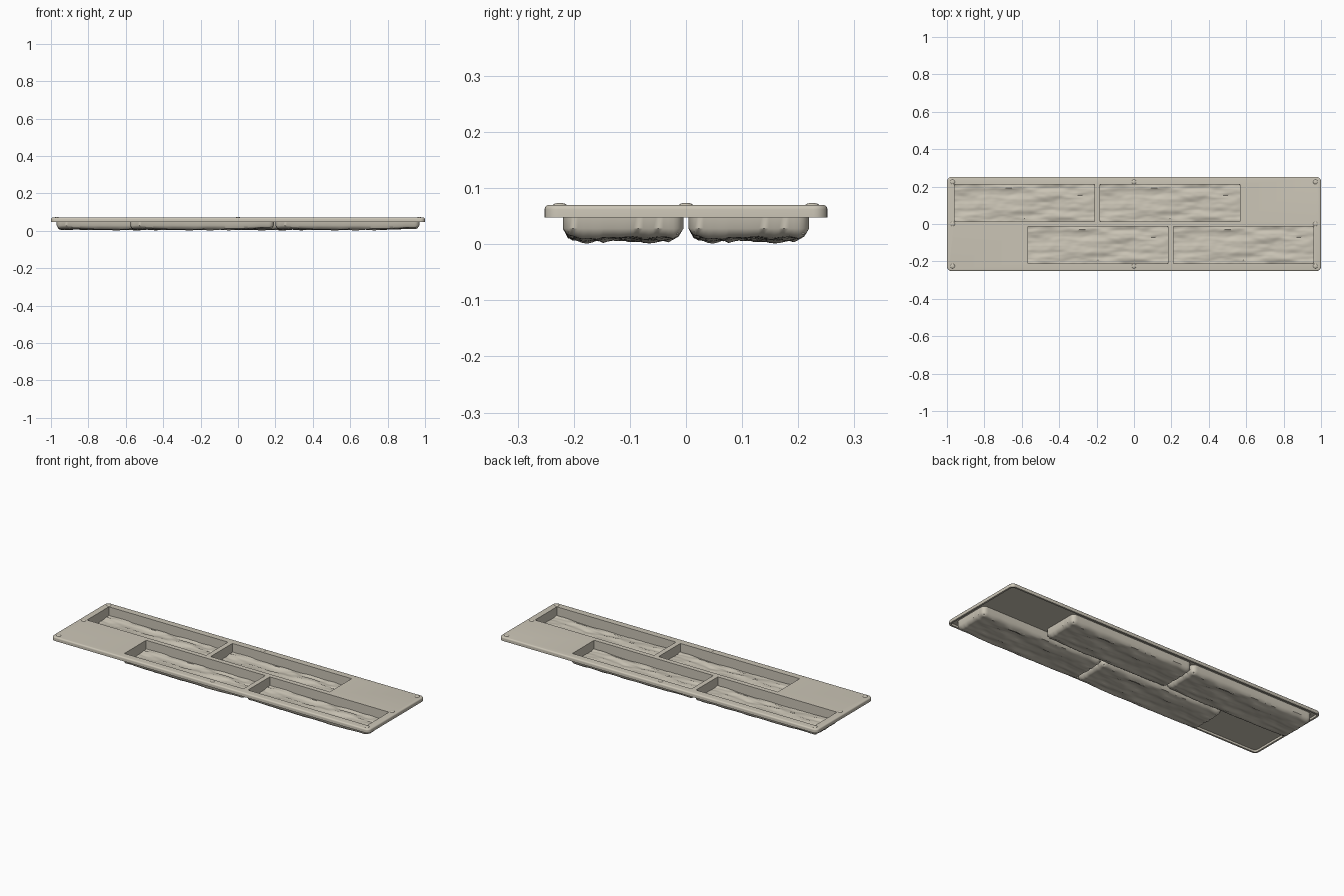
import bpy, bmesh, math
from mathutils import Vector, noise

if "Cube" in bpy.data.objects:
    bpy.data.objects.remove(bpy.data.objects["Cube"])

TOP, RIM_LOW, UNDER = 0.070, 0.048, 0.060
WALL = 0.0095
HALF_L, HALF_W = 0.375, 0.098          # half size of a tray opening
TRAYS = [(-0.585, 0.112), (0.193, 0.112), (-0.193, -0.112), (0.585, -0.112)]
NX, NY = 76, 24

stone = bpy.data.materials.new("warm beige plastic")
stone.diffuse_color = (0.60, 0.56, 0.47, 1)
stone.use_nodes = True
stone.node_tree.nodes["Principled BSDF"].inputs["Base Color"].default_value = stone.diffuse_color


def make_object(name, bm):
    bmesh.ops.recalc_face_normals(bm, faces=bm.faces)
    mesh = bpy.data.meshes.new(name)
    bm.to_mesh(mesh)
    bm.free()
    mesh.materials.append(stone)
    ob = bpy.data.objects.new(name, mesh)
    bpy.context.collection.objects.link(ob)
    return ob


def smooth(ob, degrees=35):
    bpy.ops.object.select_all(action='DESELECT')
    ob.select_set(True)
    bpy.context.view_layer.objects.active = ob
    bpy.ops.object.shade_smooth_by_angle(angle=math.radians(degrees))


def rounded_slab(hx, hy, r, z0, z1, top_round=0.0):
    """Rounded rectangle stacked in rings, with an optional rounded top edge."""
    bm = bmesh.new()
    levels = [(0, z0)]
    if top_round:
        for i in range(6):
            a = math.pi / 2 * i / 5
            levels.append((top_round * (1 - math.cos(a)),
                           z1 - top_round + top_round * math.sin(a)))
    else:
        levels.append((0, z1))
    rings = []
    for inset, z in levels:
        ring = []
        for k, (sx, sy) in enumerate([(1, 1), (-1, 1), (-1, -1), (1, -1)]):
            for i in range(7):
                a = math.pi / 2 * (k + i / 6)
                ring.append(bm.verts.new((sx * (hx - r) + (r - inset) * math.cos(a),
                                          sy * (hy - r) + (r - inset) * math.sin(a), z)))
        rings.append(ring)
    n = len(rings[0])
    for lo, hi in zip(rings, rings[1:]):
        for i in range(n):
            bm.faces.new((lo[i], lo[(i + 1) % n], hi[(i + 1) % n], hi[i]))
    bm.faces.new(rings[0])
    bm.faces.new(rings[-1])
    return bm


def cut(ob, cutter):
    cutter.hide_render = True
    mod = ob.modifiers.new("cut", 'BOOLEAN')
    mod.operation = 'DIFFERENCE'
    mod.solver = 'EXACT'
    mod.object = cutter
    bpy.context.view_layer.objects.active = ob
    bpy.ops.object.modifier_apply(modifier=mod.name)
    bpy.data.objects.remove(cutter)


# Top plate: hollow underneath, with four openings
plate = make_object("top_plate", rounded_slab(1.0, 0.252, 0.025, RIM_LOW, TOP, 0.008))
cut(plate, make_object("underside_cutter",
                       rounded_slab(0.99, 0.242, 0.016, 0.02, UNDER)))
for cx, cy in TRAYS:
    bm = bmesh.new()
    bmesh.ops.create_cube(bm, size=1)
    for v in bm.verts:
        v.co = (cx + v.co.x * 2 * HALF_L, cy + v.co.y * 2 * HALF_W, 0.07 + v.co.z * 0.1)
    cut(plate, make_object("opening_cutter", bm))
smooth(plate)


# Rippled stone relief, stretched along the length
def relief(x, y):
    n = noise.noise(Vector((x * 5, y * 24, 3.7)))
    n += 0.5 * noise.noise(Vector((x * 11, y * 55, 8.1)))
    n += 0.25 * noise.noise(Vector((x * 24, y * 100, 1.3)))
    return 0.0095 + max(-0.0095, min(0.0095, 0.0095 * n))


def grid_surface(bm, hx, hy, corner, outside):
    """Floor grid plus straight wall; returns the loop of vertices at the rim."""
    verts = []
    for j in range(NY + 1):
        for i in range(NX + 1):
            x, y = hx * (2 * i / NX - 1), hy * (2 * j / NY - 1)
            edge = min(hx - abs(x), hy - abs(y))
            z = relief(x, y)
            if outside:
                t = max(0.0, 1 - edge / 0.03)
                z += (0.028 - z) * (1 - math.sqrt(max(0.0, 1 - t * t)))
                a, b = abs(x) - hx + corner, abs(y) - hy + corner
                if a > 0 and b > 0:
                    s = max(a, b) / math.hypot(a, b)
                    x = math.copysign(hx - corner + a * s, x)
                    y = math.copysign(hy - corner + b * s, y)
            else:
                z += 0.009
            verts.append(bm.verts.new((x, y, z)))

    def at(i, j):
        return verts[j * (NX + 1) + i]

    for j in range(NY):
        for i in range(NX):
            bm.faces.new((at(i, j), at(i + 1, j), at(i + 1, j + 1), at(i, j + 1)))
    border = ([at(i, 0) for i in range(NX)] + [at(NX, j) for j in range(NY)]
              + [at(i, NY) for i in range(NX, 0, -1)] + [at(0, j) for j in range(NY, 0, -1)])
    rim = [bm.verts.new((v.co.x, v.co.y, UNDER + 0.002)) for v in border]
    bridge(bm, border, rim)
    return rim


def bridge(bm, a, b):
    n = len(a)
    for i in range(n):
        bm.faces.new((a[i], a[(i + 1) % n], b[(i + 1) % n], b[i]))


# Four mould trays hanging under the plate
for k, (cx, cy) in enumerate(TRAYS):
    bm = bmesh.new()
    inner = grid_surface(bm, HALF_L, HALF_W, 0, False)
    outer = grid_surface(bm, HALF_L + WALL, HALF_W + WALL, 0.022, True)
    bridge(bm, inner, outer)
    tray = make_object(f"mould_tray_{k + 1}", bm)
    tray.location = (cx, cy, 0)
    smooth(tray, 40)

# Small low domes around the border
for x in (-0.97, 0, 0.97):
    for y in (-0.225, 0, 0.225):
        if x == 0 and y == 0:
            continue
        bm = bmesh.new()
        bmesh.ops.create_uvsphere(bm, u_segments=16, v_segments=8, radius=1)
        for v in bm.verts:
            v.co = (v.co.x * 0.012, v.co.y * 0.012, v.co.z * 0.0035)
        dome = make_object("stacking_dome", bm)
        dome.location = (x, y, TOP)
        smooth(dome)
